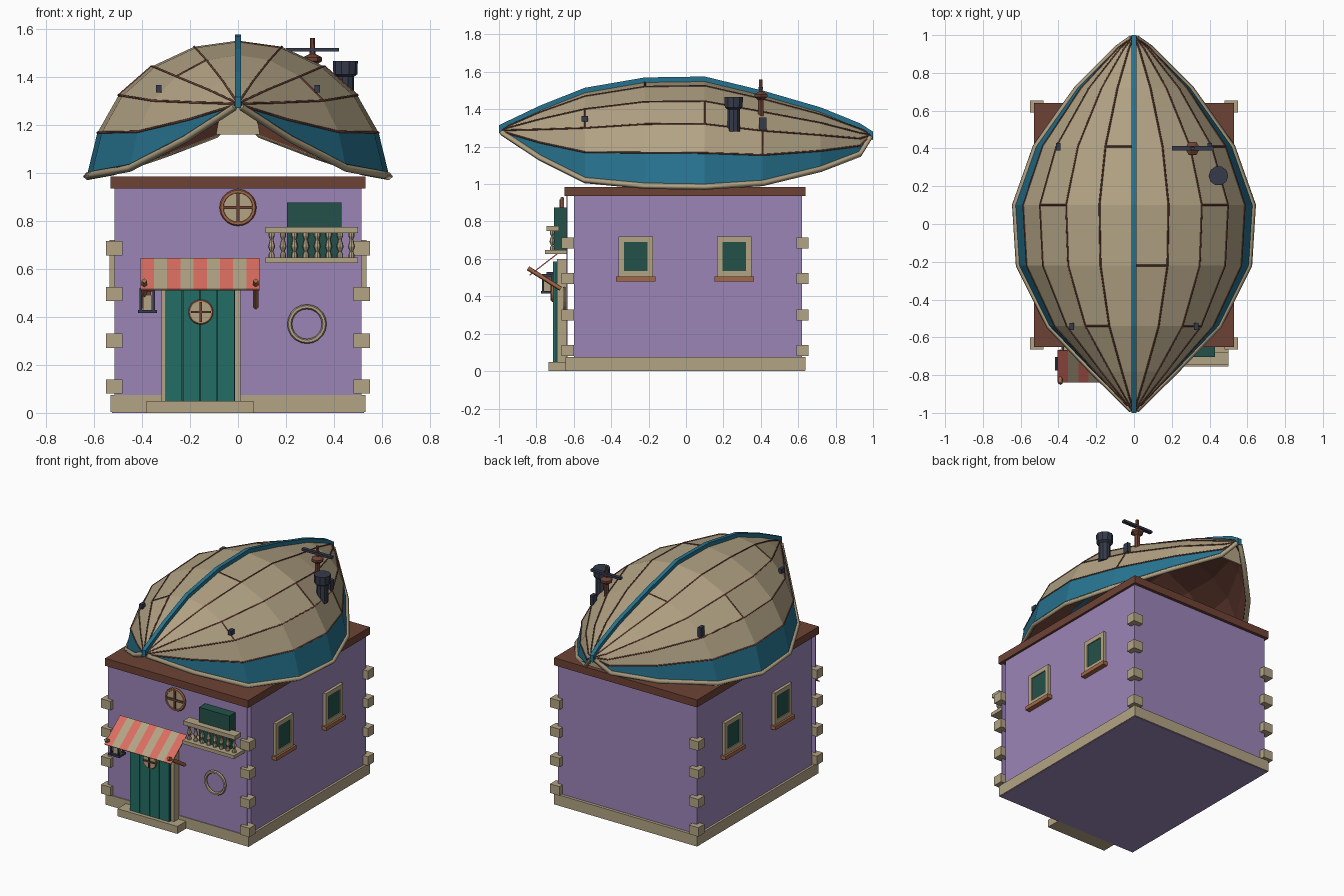
import bpy, bmesh, math
from mathutils import Matrix, Vector

if "Cube" in bpy.data.objects:
    bpy.data.objects.remove(bpy.data.objects["Cube"])


def material(name, *srgb):
    m = bpy.data.materials.new(name)
    m.use_nodes = True
    col = [c / 12.92 if c < 0.04 else ((c + 0.055) / 1.055) ** 2.4 for c in srgb] + [1]
    m.diffuse_color = col
    m.node_tree.nodes["Principled BSDF"].inputs["Base Color"].default_value = col
    return m


BEIGE = material("beige stone", 0.70, 0.64, 0.52)
PURPLE = material("purple plaster", 0.61, 0.52, 0.72)
BLUE = material("blue paint", 0.15, 0.45, 0.56)
TEAL = material("teal door paint", 0.14, 0.43, 0.40)
GREEN = material("dark green", 0.14, 0.32, 0.29)
RED = material("coral cloth", 0.86, 0.43, 0.38)
BROWN = material("brown wood", 0.43, 0.26, 0.21)
ORANGE = material("light wood", 0.64, 0.41, 0.28)
SLATE = material("slate metal", 0.21, 0.23, 0.29)


def finish(name, bm, *mats):
    bmesh.ops.recalc_face_normals(bm, faces=bm.faces)
    me = bpy.data.meshes.new(name)
    bm.to_mesh(me)
    bm.free()
    for m in mats:
        me.materials.append(m)
    ob = bpy.data.objects.new(name, me)
    bpy.context.collection.objects.link(ob)
    return ob


def boxes(name, mat, *bounds, mirror=False):
    bm = bmesh.new()
    for x0, x1, y0, y1, z0, z1 in bounds:
        for s in ((1, -1) if mirror else (1,)):
            mid = Vector((s * (x0 + x1), y0 + y1, z0 + z1)) / 2
            size = Matrix.Diagonal((x1 - x0, y1 - y0, z1 - z0, 1))
            bmesh.ops.create_cube(bm, size=1, matrix=Matrix.Translation(mid) @ size)
    return finish(name, bm, mat)


def lathe(name, mat, profile, places, sides=8):
    bm = bmesh.new()
    for p in places:
        rings = [[bm.verts.new((p[0] + r * math.cos(math.tau * i / sides),
                                p[1] + r * math.sin(math.tau * i / sides), p[2] + z))
                  for i in range(sides)] for r, z in profile]
        for a, b in zip(rings, rings[1:]):
            for i in range(sides):
                j = (i + 1) % sides
                bm.faces.new((a[i], a[j], b[j], b[i]))
        bm.faces.new(rings[0])
        bm.faces.new(rings[-1])
    return finish(name, bm, mat)


def tubes(name, mat, paths, radius):
    cu = bpy.data.curves.new(name, "CURVE")
    cu.dimensions = "3D"
    cu.bevel_depth, cu.bevel_resolution, cu.use_fill_caps = radius, 0, True
    for path in paths:
        sp = cu.splines.new("POLY")
        sp.points.add(len(path) - 1)
        for pt, co in zip(sp.points, path):
            pt.co = (*co, 1)
    cu.materials.append(mat)
    bpy.context.collection.objects.link(bpy.data.objects.new(name, cu))


def ring(name, mat, x, y, z, radius, tube):
    bpy.ops.mesh.primitive_torus_add(location=(x, y, z), rotation=(math.pi / 2, 0, 0),
                                     major_radius=radius, minor_radius=tube,
                                     major_segments=20, minor_segments=6)
    ob = bpy.context.object
    ob.name = name
    ob.data.materials.append(mat)


def porthole(name, x, y, z, r):
    ring(name + "_ring", ORANGE, x, y, z, r * 0.87, r * 0.13)
    bm = bmesh.new()
    bmesh.ops.create_cone(bm, cap_ends=True, segments=20, radius1=r * .85, radius2=r * .85, depth=0.012,
                          matrix=Matrix.Translation((x, y, z)) @ Matrix.Rotation(math.pi / 2, 4, "X"))
    finish(name + "_glass", bm, BEIGE)
    t = r * 0.09
    boxes(name + "_cross", BROWN, (x - t, x + t, y - .013, y, z - r * .8, z + r * .8),
          (x - r * .8, x + r * .8, y - .013, y, z - t, z + t))


# House shell
boxes("plinth", BEIGE, (-.53, .53, -.645, .64, 0.003, .075))
boxes("underside", PURPLE, (-.525, .525, -.64, .635, 0, .004))
boxes("walls", PURPLE, (-.515, .515, -.60, .62, .07, .94))
boxes("front_facade", PURPLE, (-.515, .515, -.64, -.633, .07, .94))
boxes("roof_slab", BROWN, (-.53, .53, -.65, .64, .935, .985))
boxes("corner_stones", BEIGE, *[(.48, .55, y, y + .065, z, z + .06)
      for y in (-.665, .59) for z in (.08, .27, .465, .655)], mirror=True)
boxes("front_step", BEIGE, (-.38, .065, -.735, -.64, 0, .05))

# Side windows
mids = (-.268, .258)
boxes("window_frames", BEIGE, *[b for y in mids for b in (
    (.51, .535, y - .092, y - .063, .5, .72), (.51, .535, y + .063, y + .092, .5, .72),
    (.51, .535, y - .07, y + .07, .69, .72), (.51, .535, y - .07, y + .07, .5, .535))], mirror=True)
boxes("window_panes", GREEN, *[(.51, .528, y - .065, y + .065, .53, .695) for y in mids], mirror=True)
boxes("window_sills", ORANGE, *[(.51, .548, y - .105, y + .105, .48, .505) for y in mids], mirror=True)

# Door
boxes("door_planks", TEAL, *[(-.302 + i * .0725, -.2325 + i * .0725, -.71, -.645, .05, .585) for i in range(4)])
boxes("door_backing", GREEN, (-.302, -.012, -.70, -.645, .05, .58))
boxes("door_frame", BEIGE, (-.318, -.3, -.69, -.635, .05, .60), (-.014, .01, -.69, -.635, .05, .60),
      (-.318, .01, -.69, -.635, .58, .60))
porthole("door_porthole", -.155, -.712, .42, .052)
porthole("upper_porthole", 0, -.662, .855, .077)
ring("wall_ring", BEIGE, .287, -.65, .37, .072, .01)

# Striped awning and its struts
bm = bmesh.new()
cols = [[bm.verts.new((-.405 + .055 * i, y, z)) for y, z in ((-.67, .645), (-.838, .515))] for i in range(10)]
for i in range(9):
    f = bm.faces.new((*cols[i], *reversed(cols[i + 1])))
    f.material_index = i % 2
awning = finish("awning", bm, RED, BEIGE)
awning.modifiers.new("thickness", "SOLIDIFY").thickness = 0.006
tubes("awning_struts", ORANGE, [[(x, -.67, .44), (x, -.845, .55)] for x in (-.39, .074)], .012)

# Lantern
boxes("lantern_metal", SLATE, (-.417, -.337, -.775, -.705, .415, .428), (-.41, -.345, -.77, -.71, .505, .52),
      (-.385, -.37, -.745, -.64, .52, .53),
      *[(x, x + .01, y, y + .01, .42, .51) for x in (-.41, -.355) for y in (-.77, -.72)])
boxes("lantern_glass", BEIGE, (-.395, -.36, -.758, -.722, .428, .49))
boxes("lantern_wick", BROWN, (-.392, -.363, -.76, -.72, .488, .506))

# Balcony
boxes("balcony_rails", BEIGE, (.115, .5, -.745, -.68, .748, .775), (.115, .5, -.755, -.635, .625, .648))
lathe("balusters", BEIGE, [(.013, 0), (.013, .012), (.007, .025), (.015, .045), (.007, .075), (.013, .09), (.013, .102)],
      [(.14 + i * .0475, -.715, .647) for i in range(8)])
boxes("balcony_shutter", GREEN, (.205, .43, -.705, -.633, .648, .875))

# Upturned boat hull: position, half width, keel height, rim height per station
stations = [(-.985, .012, 1.295, 1.275), (-.78, .22, 1.395, 1.14), (-.54, .45, 1.49, 1.02),
            (-.22, .61, 1.545, .99), (.10, .63, 1.55, .985), (.41, .52, 1.475, 1.005),
            (.72, .30, 1.385, 1.08), (.93, .09, 1.30, 1.16), (.985, .012, 1.268, 1.25)]
section = [(0, 1), (.29, .955), (.57, .81), (.79, .595), (.93, .32), (1, 0)]


def hull_point(station, i):
    y, w, k, g = station
    fx, fz = section[abs(i)]
    return Vector((math.copysign(fx, i) * w, y, g + fz * (k - g)))


bm = bmesh.new()
grid = [[bm.verts.new(hull_point(s, i)) for i in range(-5, 6)] for s in stations]
for a, b in zip(grid, grid[1:]):
    for i in range(10):
        f = bm.faces.new((a[i], a[i + 1], b[i + 1], b[i]))
        f.material_index = int(i in (0, 9))
hull = finish("boat_hull", bm, BEIGE, BLUE, BROWN, BROWN)
solid = hull.modifiers.new("planking", "SOLIDIFY")
solid.thickness, solid.offset = 0.015, -1
solid.material_offset = solid.material_offset_rim = 2

# Plank seams, joints, rim, keel and stern panel
seams = [[hull_point(s, i) for s in stations] for i in range(-4, 5) if i]
joints = [(5, 0, -1), (4, -2, -3), (3, 0, 1), (2, -1, -2), (4, 2, 3), (5, 3, 4), (2, 2, 3)]
tubes("plank_seams", BROWN, seams + [[hull_point(stations[s], a), hull_point(stations[s], b)] for s, a, b in joints], .005)
tubes("boat_rim", BEIGE, [[hull_point(s, i) for s in stations] for i in (-5, 5)], .016)

bm = bmesh.new()
keel = [(-1, 0, 1.29, 0)] + stations[1:-1] + [(1, 0, 1.255, 0)]
loops = [[bm.verts.new((x, y, k + dz)) for x, dz in ((-.013, -.02), (.013, -.02), (.013, .025), (-.013, .025))]
         for y, _, k, _ in keel]
for a, b in zip(loops, loops[1:]):
    for i in range(4):
        j = (i + 1) % 4
        bm.faces.new((a[i], a[j], b[j], b[i]))
bm.faces.new(loops[0])
bm.faces.new(loops[-1])
finish("keel", bm, BLUE)

bm = bmesh.new()
bm.faces.new([bm.verts.new(hull_point(stations[7], i) - Vector((0, .01, 0))) for i in range(-5, 6)])
finish("stern_panel", bm, BEIGE).modifiers.new("thickness", "SOLIDIFY").thickness = 0.012

# Roof fittings
boxes("hull_pegs", SLATE, (.318, .342, -.56, -.525, 1.335, 1.365), (.388, .412, .39, .43, 1.29, 1.355), mirror=True)
lathe("chimney", SLATE, [(.036, 1.28), (.036, 1.40), (.05, 1.41), (.052, 1.465), (.03, 1.465)], [(.447, .255, 0)], 10)
lathe("propeller_spindle", BROWN, [(.016, 1.36), (.018, 1.45), (.04, 1.465), (.04, 1.48), (.012, 1.495), (.01, 1.56)],
      [(.31, .40, 0)], 6)
boxes("propeller_blades", SLATE, (.2, .42, .388, .412, 1.505, 1.52))
